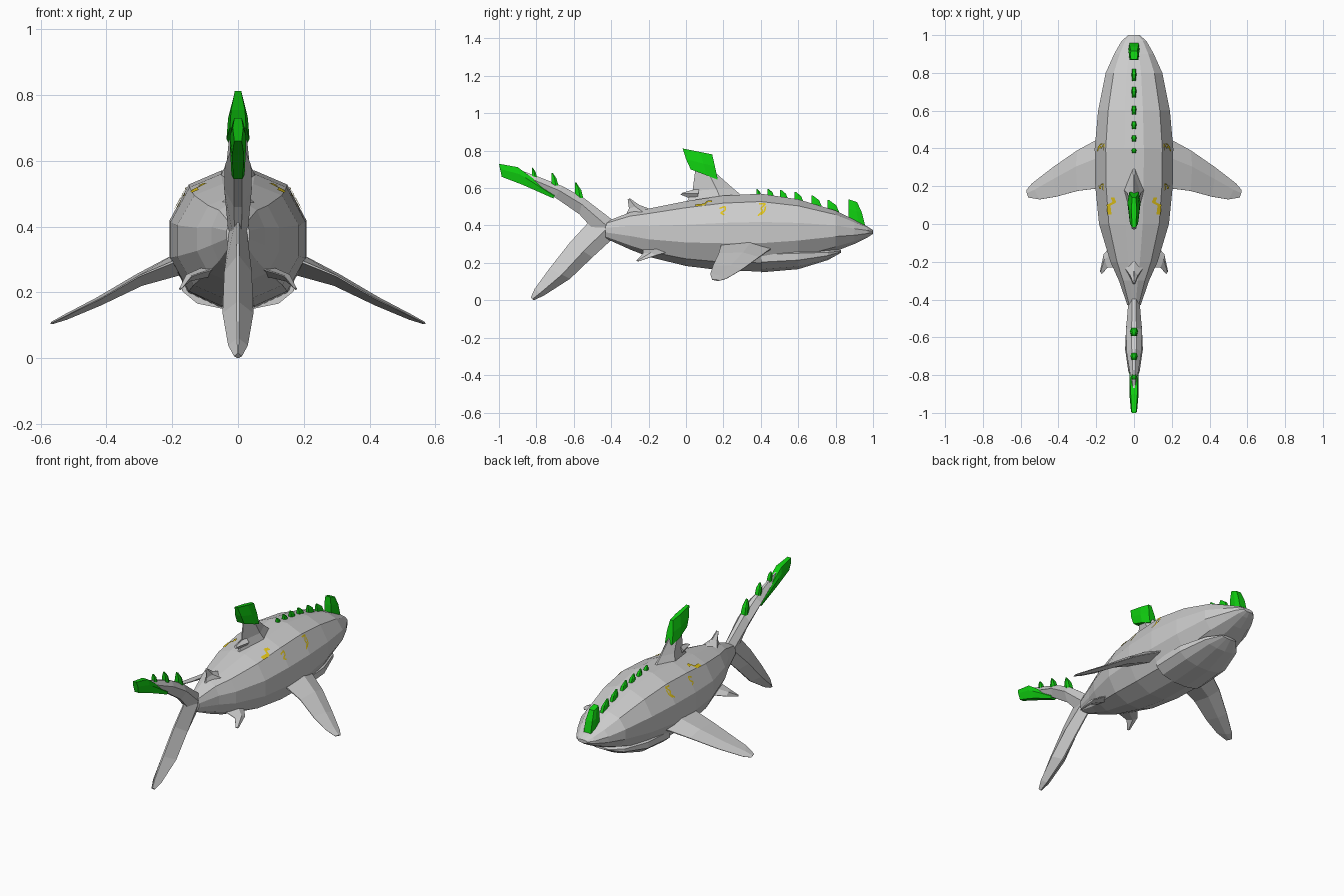
import bpy
import bmesh
from mathutils import Vector
from mathutils.bvhtree import BVHTree

if "Cube" in bpy.data.objects:
    bpy.data.objects.remove(bpy.data.objects["Cube"], do_unlink=True)


def make_material(name, colour):
    material = bpy.data.materials.new(name)
    material.use_nodes = True
    material.diffuse_color = (*colour, 1)
    shader = material.node_tree.nodes["Principled BSDF"]
    shader.inputs["Base Color"].default_value = (*colour, 1)
    return material


grey = make_material("skin grey", (0.6, 0.6, 0.6))
green = make_material("crest green", (0.005, 0.62, 0.005))
yellow = make_material("marking yellow", (0.75, 0.55, 0.01))


def finish(name, bm, material, normals=True):
    if normals:
        bmesh.ops.recalc_face_normals(bm, faces=bm.faces)
    mesh = bpy.data.meshes.new(name)
    bm.to_mesh(mesh)
    bm.free()
    mesh.materials.append(material)
    obj = bpy.data.objects.new(name, mesh)
    bpy.context.collection.objects.link(obj)
    return obj


def loft(name, rings, material):
    """Skin a row of equal point rings and close both ends."""
    bm = bmesh.new()
    rows = [[bm.verts.new(point) for point in ring] for ring in rings]
    count = len(rows[0])
    for near, far in zip(rows, rows[1:]):
        for i in range(count):
            j = (i + 1) % count
            bm.faces.new((near[i], near[j], far[j], far[i]))
    bm.faces.new(rows[0])
    bm.faces.new(rows[-1])
    return finish(name, bm, material)


def blade(name, sections, material, blunt=0.1, axis=(1, 0, 0)):
    """Loft six-sided fin sections: leading point, trailing point, half thickness."""
    rings = []
    for lead, trail, thick in sections:
        lead, trail = Vector(lead), Vector(trail)
        side = Vector(axis) * thick
        middle = lead.lerp(trail, 0.4)
        edge = side * blunt
        rings.append([lead + edge, middle + side, trail + edge,
                      trail - edge, middle - side, lead - edge])
    return loft(name, rings, material)


def median_blade(name, sections, material, blunt=0.1):
    """Fin on the centre plane, given as (y, z) points."""
    full = [((0, *lead), (0, *trail), thick) for lead, trail, thick in sections]
    return blade(name, full, material, blunt)


def mirrored(obj, name):
    copy = obj.copy()
    copy.data = obj.data.copy()
    copy.name = name
    bm = bmesh.new()
    bm.from_mesh(copy.data)
    bmesh.ops.scale(bm, vec=(-1, 1, 1), verts=bm.verts)
    bmesh.ops.reverse_faces(bm, faces=bm.faces)
    bm.to_mesh(copy.data)
    bm.free()
    bpy.context.collection.objects.link(copy)


# Body: angular cross-section swept from nose to tail root
half_section = [(0.25, 1), (0.72, 0.9), (1, 0.64), (1, 0.37), (0.73, 0.12), (0.25, 0.01)]
section = half_section + [(-x, h) for x, h in reversed(half_section)]


def body_ring(y, top, bottom, width):
    return [(x * width, y, bottom + h * (top - bottom)) for x, h in section]


stations = [
    (1, 0.375, 0.355, 0.03), (0.97, 0.395, 0.335, 0.065), (0.9, 0.43, 0.3, 0.105),
    (0.8, 0.48, 0.26, 0.15), (0.6, 0.54, 0.19, 0.19), (0.4, 0.57, 0.15, 0.208),
    (0.2, 0.56, 0.155, 0.205), (0, 0.53, 0.18, 0.185), (-0.2, 0.49, 0.23, 0.125),
    (-0.3, 0.47, 0.27, 0.08), (-0.43, 0.42, 0.33, 0.035)]
body = loft("body", [body_ring(*s) for s in stations], grey)
loft("lower_jaw", [body_ring(*s) for s in [
    (0.83, 0.268, 0.255, 0.05), (0.76, 0.28, 0.215, 0.115),
    (0.6, 0.3, 0.165, 0.165), (0.4, 0.3, 0.148, 0.17)]], grey)

# Tail lobes
median_blade("tail_upper_lobe", [
    ((-0.38, 0.42), (-0.46, 0.34), 0.03), ((-0.55, 0.55), (-0.57, 0.46), 0.042),
    ((-0.66, 0.61), (-0.7, 0.55), 0.04), ((-0.8, 0.665), (-0.83, 0.61), 0.018),
    ((-0.9, 0.7), (-0.92, 0.65), 0.012)], grey, 0.3)
median_blade("tail_lower_lobe", [
    ((-0.38, 0.34), (-0.5, 0.44), 0.028), ((-0.5, 0.23), (-0.62, 0.31), 0.042),
    ((-0.62, 0.115), (-0.73, 0.17), 0.047), ((-0.76, 0.025), (-0.81, 0.06), 0.03),
    ((-0.815, 0), (-0.83, 0.015), 0.012)], grey)
median_blade("tail_cap", [
    ((-0.7, 0.565), (-0.71, 0.545), 0.02), ((-0.87, 0.69), (-0.84, 0.603), 0.025),
    ((-0.9, 0.712), (-0.88, 0.62), 0.025), ((-1, 0.73), (-0.985, 0.66), 0.016)], green, 0.7)

# Dorsal fins
median_blade("dorsal_fin", [
    ((0.31, 0.55), (0.0, 0.52), 0.06), ((0.25, 0.6), (0.035, 0.585), 0.035),
    ((0.16, 0.68), (0.05, 0.7), 0.025)], grey)
median_blade("dorsal_heel", [
    ((0.07, 0.6), (0.06, 0.53), 0.03), ((-0.02, 0.575), (-0.03, 0.565), 0.012)], grey)
median_blade("dorsal_cap", [
    ((0.17, 0.645), (0.025, 0.7), 0.035), ((0.155, 0.715), (0, 0.755), 0.03),
    ((0.14, 0.78), (-0.018, 0.812), 0.014)], green, 0.7)
median_blade("rear_dorsal_fin", [
    ((-0.17, 0.48), (-0.32, 0.46), 0.05), ((-0.25, 0.51), (-0.305, 0.49), 0.02),
    ((-0.3, 0.545), (-0.312, 0.54), 0.008)], grey)

# Paired fins
pectoral = blade("left_pectoral_fin", [
    ((0.17, 0.46, 0.28), (0.18, 0.19, 0.3), 0.035),
    ((0.3, 0.39, 0.23), (0.3, 0.175, 0.25), 0.02),
    ((0.43, 0.3, 0.165), (0.41, 0.145, 0.185), 0.014),
    ((0.54, 0.215, 0.115), (0.5, 0.13, 0.14), 0.009),
    ((0.57, 0.18, 0.105), (0.56, 0.14, 0.11), 0.004)], grey, axis=(0.4, 0, 0.9))
mirrored(pectoral, "right_pectoral_fin")
pelvic = blade("left_pelvic_fin", [
    ((0.1, -0.09, 0.26), (0.08, -0.23, 0.27), 0.018),
    ((0.16, -0.16, 0.24), (0.14, -0.23, 0.25), 0.012),
    ((0.18, -0.25, 0.21), (0.17, -0.265, 0.212), 0.004)], grey, axis=(0.4, 0, 0.9))
mirrored(pelvic, "right_pelvic_fin")


# Crest spikes along the back and tail
def spike(name, y, z, length, height, width):
    median_blade(name, [
        ((y + length, z - length * 0.6), (y - length, z), width),
        ((y + length * 0.4, z + height * 0.5), (y - length, z + height * 0.6), width * 0.8),
        ((y - length * 0.7, z + height), (y - length, z + height), width * 0.3)], green, 0.7)


back_spikes = [(0.39, 0.565), (0.455, 0.56), (0.525, 0.55), (0.605, 0.535),
               (0.7, 0.51), (0.79, 0.48)]
for i, (y, z) in enumerate(back_spikes):
    spike(f"back_spike_{i + 1}", y, z, 0.014 + 0.004 * i, 0.03 + 0.005 * i, 0.014)
for i, (y, z) in enumerate([(-0.57, 0.55), (-0.7, 0.62), (-0.81, 0.665)]):
    spike(f"tail_spike_{i + 1}", y, z, 0.024 - 0.005 * i, 0.08 - 0.018 * i, 0.022 - 0.003 * i)
median_blade("head_horn", [
    ((0.96, 0.39), (0.87, 0.42), 0.03), ((0.94, 0.47), (0.868, 0.49), 0.028),
    ((0.915, 0.525), (0.87, 0.54), 0.02)], green, 0.8)

# Painted squiggles laid on the flank
tree = BVHTree.FromPolygons([v.co for v in body.data.vertices],
                            [p.vertices for p in body.data.polygons])


def on_flank(point):
    hit, normal, _, _ = tree.ray_cast(Vector((1, point.x, point.y)), Vector((-1, 0, 0)))
    return hit + normal * 0.004


def markings(strokes, width=0.004, steps=3):
    bm = bmesh.new()
    for stroke in strokes:
        points = [Vector(p) for p in stroke]
        for start, end in zip(points, points[1:]):
            across = (end - start).orthogonal().normalized() * width
            for k in range(steps):
                a = start.lerp(end, k / steps)
                b = start.lerp(end, (k + 1) / steps)
                corners = (a - across, b - across, b + across, a + across)
                face = bm.faces.new([bm.verts.new(on_flank(c)) for c in corners])
                face.normal_update()
                if face.normal.x < 0:
                    face.normal_flip()
    return finish("left_markings", bm, yellow, normals=False)


marks = markings([
    [(0.05, 0.505), (0.1, 0.51), (0.115, 0.525), (0.14, 0.525)],
    [(0.18, 0.49), (0.21, 0.5), (0.21, 0.48), (0.185, 0.465), (0.205, 0.455)],
    [(0.39, 0.515), (0.425, 0.515), (0.4, 0.49), (0.41, 0.475), (0.385, 0.45)],
    [(0.425, 0.5), (0.42, 0.475), (0.4, 0.455)]])
mirrored(marks, "right_markings")
